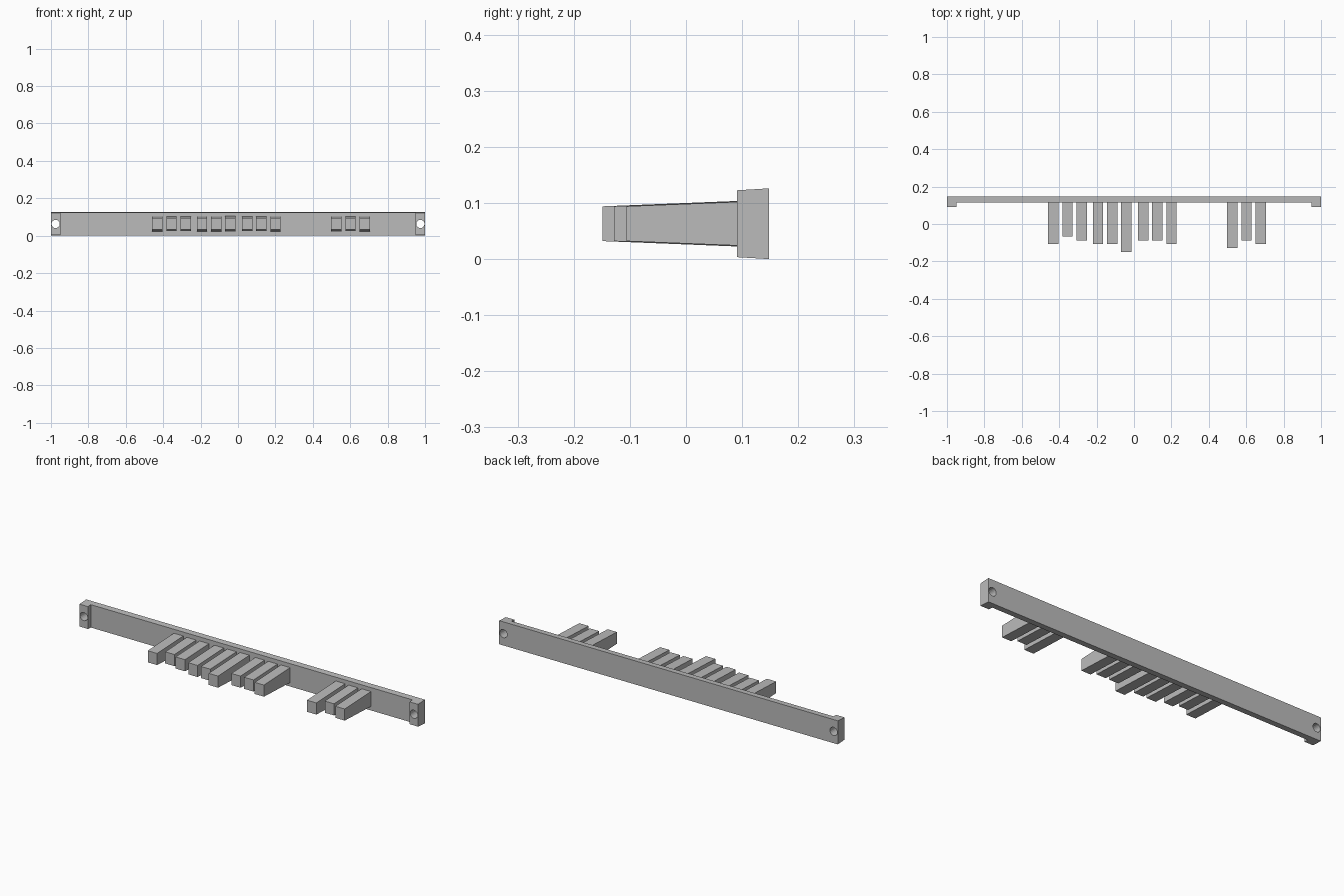
import bpy, bmesh
from mathutils import Matrix

cube = bpy.data.objects.get("Cube")
if cube:
    bpy.data.objects.remove(cube, do_unlink=True)

grey = bpy.data.materials.new("plain_grey")
grey.use_nodes = True
colour = (0.5, 0.5, 0.5, 1)
grey.diffuse_color = colour
grey.node_tree.nodes["Principled BSDF"].inputs["Base Color"].default_value = colour

MID = 0.063                        # height of the centre line
BACK, FACE, LUG = 0.148, 0.115, 0.091


def add_object(name, bm):
    bmesh.ops.recalc_face_normals(bm, faces=bm.faces[:])
    mesh = bpy.data.meshes.new(name)
    bm.to_mesh(mesh)
    bm.free()
    mesh.materials.append(grey)
    obj = bpy.data.objects.new(name, mesh)
    bpy.context.collection.objects.link(obj)
    return obj


def drafted_prism(name, plan, half_height):
    """Extrude a plan outline; half_height(y) gives the tapered top and bottom."""
    bm = bmesh.new()
    low, high = [[bm.verts.new((x, y, MID + s * half_height(y))) for x, y in plan]
                 for s in (-1, 1)]
    bm.faces.new(low)
    bm.faces.new(high)
    for i in range(len(plan)):
        j = (i + 1) % len(plan)
        bm.faces.new((low[i], low[j], high[j], high[i]))
    return add_object(name, bm)


# Long mounting bar with a forward lug at each end
half = [(1, BACK), (1, LUG), (0.95, LUG), (0.95, FACE)]
plan = half + [(-x, y) for x, y in reversed(half)]
bar = drafted_prism("mounting_bar", plan, lambda y: MID - 0.06 * (BACK - y))

# Screw holes through the lugs
bm = bmesh.new()
for side in (-1, 1):
    place = Matrix.Translation((side * 0.975, 0.12, MID)) @ Matrix.Rotation(1.570796, 4, "X")
    bmesh.ops.create_cone(bm, cap_ends=True, segments=20, radius1=0.022,
                          radius2=0.022, depth=0.2, matrix=place)
cutter = add_object("hole_cutter", bm)
cutter.hide_render = True
cutter.hide_viewport = True
cutter.display_type = "WIRE"
cut = bar.modifiers.new("screw_holes", "BOOLEAN")
cut.operation = "DIFFERENCE"
cut.solver = "EXACT"
cut.object = cutter

# Tapered teeth of different lengths: (centre x, tip y)
teeth = [(-0.431, -0.106), (-0.355, -0.068), (-0.28, -0.087),
         (-0.192, -0.106), (-0.117, -0.106), (-0.041, -0.149),
         (0.049, -0.087), (0.125, -0.087), (0.2, -0.106),
         (0.525, -0.128), (0.601, -0.087), (0.677, -0.106)]
W = 0.0275
for n, (x, tip) in enumerate(teeth, 1):
    base = FACE + 0.003
    outline = [(x - W, tip), (x + W, tip), (x + W, base), (x - W, base)]
    drafted_prism(f"tooth_{n}", outline, lambda y, t=tip: 0.031 + 0.04 * (y - t))
